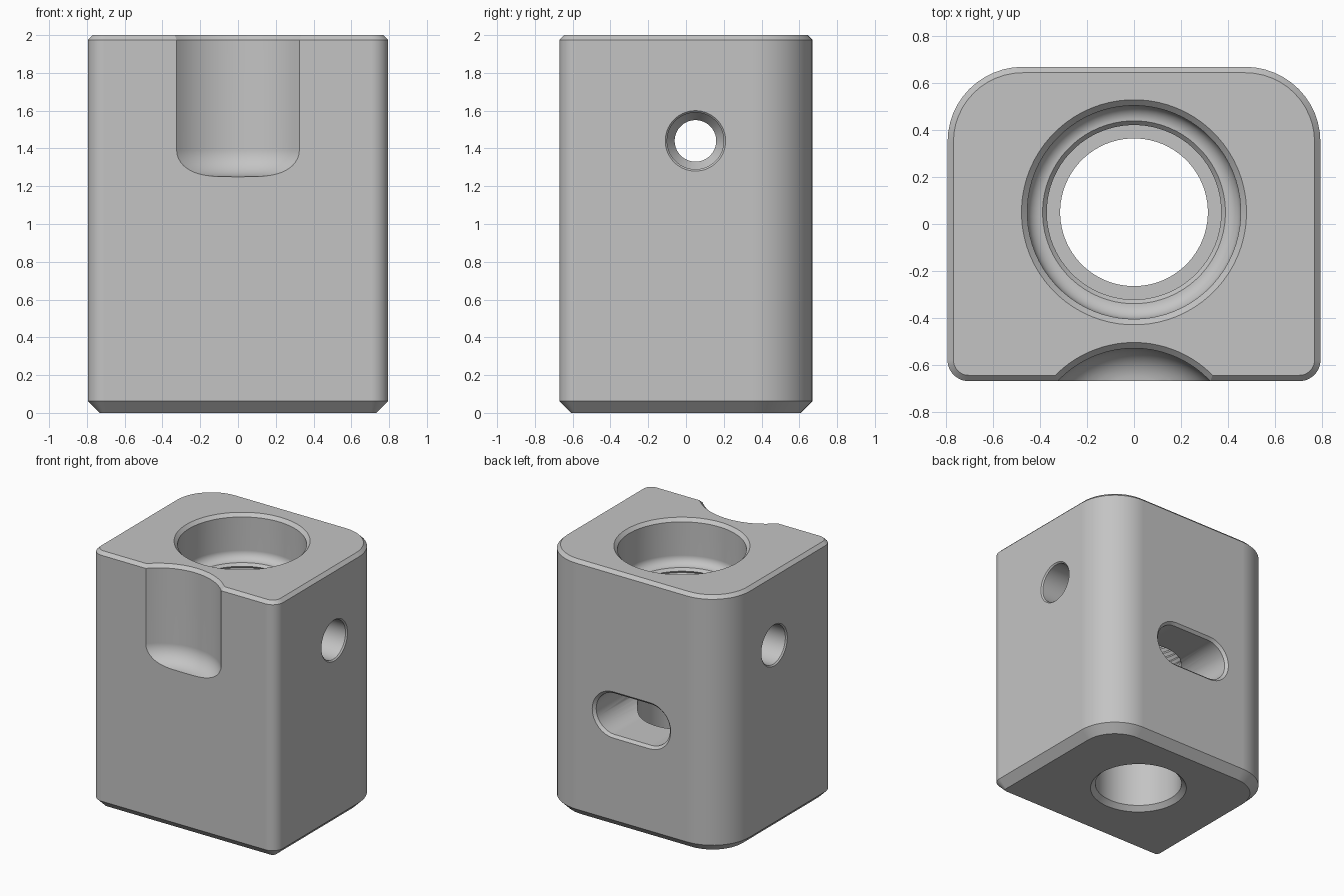
import bpy
import bmesh
from math import sin, cos, pi, radians

old = bpy.data.objects.get("Cube")
if old:
    bpy.data.objects.remove(old, do_unlink=True)

grey = bpy.data.materials.new("machined grey")
grey.use_nodes = True
colour = (0.55, 0.55, 0.55, 1)
grey.diffuse_color = colour
grey.node_tree.nodes["Principled BSDF"].inputs["Base Color"].default_value = colour


def loft(name, rings):
    """Closed solid through rings that all have the same point count."""
    bm = bmesh.new()
    loops = [[bm.verts.new(p) for p in ring] for ring in rings]
    n = len(loops[0])
    for a, b in zip(loops, loops[1:]):
        for i in range(n):
            j = (i + 1) % n
            bm.faces.new((a[i], a[j], b[j], b[i]))
    bm.faces.new(loops[0])
    bm.faces.new(loops[-1])
    bmesh.ops.recalc_face_normals(bm, faces=bm.faces)
    mesh = bpy.data.meshes.new(name)
    bm.to_mesh(mesh)
    bm.free()
    mesh.materials.append(grey)
    obj = bpy.data.objects.new(name, mesh)
    bpy.context.collection.objects.link(obj)
    return obj


def lathe(name, profile, place, sides=72):
    """Revolve (radius, height) pairs; place maps local u, v, height to x, y, z."""
    angles = [2 * pi * (i + 0.5) / sides for i in range(sides)]
    return loft(name, [[place(r * cos(a), r * sin(a), h) for a in angles]
                       for r, h in profile])


def fillet(r, z, size, steps=10):
    """Concave quarter round from wall radius r down to a floor at height z."""
    return [(r - size + size * cos(t), z + size - size * sin(t))
            for t in (pi / 2 * i / steps for i in range(steps + 1))]


# Block: large rear corner radii, small front ones
W, D, STEPS = 0.795, 0.67, 12


def outline(inset, z):
    pts = []
    corners = [(1, 1, 0.32), (-1, 1, 0.32), (-1, -1, 0.09), (1, -1, 0.09)]
    for k, (sx, sy, r) in enumerate(corners):
        for i in range(STEPS + 1):
            a = pi / 2 * (k + i / STEPS)
            pts.append((sx * (W - r) + (r - inset) * cos(a),
                        sy * (D - r) + (r - inset) * sin(a), z))
    return pts


block = loft("bored_block", [outline(0.062, 0), outline(0, 0.062),
                             outline(0, 1.975), outline(0.025, 2)])

# Stepped main bore with rounded seat, ringed thread and bottom chamfer
bore = [(0.505, 2.025), (0.455, 1.975)] + fillet(0.455, 1.65, 0.065)
THREADS, TOP, LEDGE = 12, 1.63, 1.1
pitch = (TOP - LEDGE) / THREADS
bore.append((0.372, TOP))
for i in range(THREADS):
    z = TOP - i * pitch
    bore += [(0.39, z - pitch * 0.45), (0.372, z - pitch)]
bore += [(0.315, LEDGE), (0.315, 0.035), (0.375, -0.025)]
cutters = [lathe("main_bore_cutter", bore, lambda u, v, h: (u, v + 0.05, h))]

# Front relief: part of a vertical cylinder with a rounded floor
relief = [(0.497, 2.025), (0.447, 1.975)] + fillet(0.447, 1.25, 0.14)
cutters.append(lathe("front_relief_cutter", relief,
                     lambda u, v, h: (u, v - 0.977, h), 96))

# Cross hole through both sides
half = [(0.185, 0.82), (0.15, 0.785), (0.15, 0.56), (0.11, 0.5)]
cross = half + [(r, -x) for r, x in reversed(half)]
cutters.append(lathe("cross_hole_cutter", cross,
                     lambda u, v, h: (h, u + 0.05, v + 1.44), 48))


# Rear slot with chamfered mouth
def stadium(r, y):
    pts = []
    for side in (0, 1):
        for i in range(17):
            a = pi * (side + i / 16) - pi / 2
            pts.append(((1 - 2 * side) * 0.158 + r * cos(a), y, 0.88 + r * sin(a)))
    return pts


cutters.append(loft("rear_slot_cutter", [stadium(0.21, D + 0.03), stadium(0.16, D - 0.02),
                                         stadium(0.16, 0.05)]))

# Cut, then shade
bpy.ops.object.select_all(action="DESELECT")
bpy.context.view_layer.objects.active = block
block.select_set(True)
for cutter in cutters:
    cutter.hide_render = True
    mod = block.modifiers.new(cutter.name, "BOOLEAN")
    mod.operation = "DIFFERENCE"
    mod.solver = "EXACT"
    mod.object = cutter
    bpy.ops.object.modifier_apply(modifier=mod.name)
    bpy.data.objects.remove(cutter, do_unlink=True)
bpy.ops.object.shade_smooth_by_angle(angle=radians(30))
weighted = block.modifiers.new("weighted_normals", "WEIGHTED_NORMAL")
weighted.keep_sharp = True
